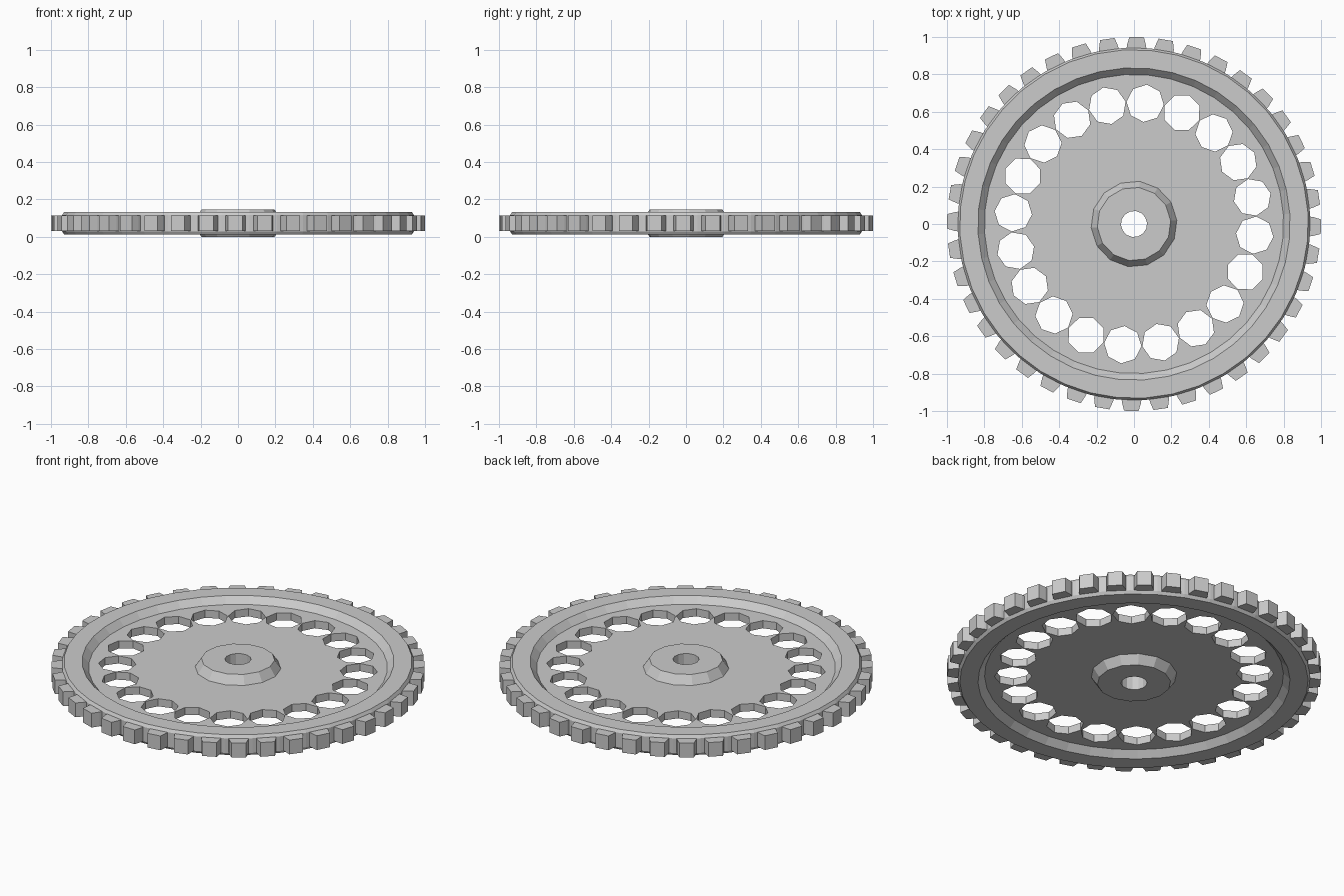
import bpy, bmesh, math

if "Cube" in bpy.data.objects:
    bpy.data.objects.remove(bpy.data.objects["Cube"])

TEETH, HOLES = 40, 20
MID = 0.0725  # mid height of the wheel


def finish(bm, name):
    bmesh.ops.recalc_face_normals(bm, faces=bm.faces)
    me = bpy.data.meshes.new(name)
    bm.to_mesh(me)
    bm.free()
    ob = bpy.data.objects.new(name, me)
    bpy.context.collection.objects.link(ob)
    return ob


def lathe(name, profile, sides, phase=0.0):
    """Revolve a closed (radius, z) profile around z."""
    bm = bmesh.new()
    rings = []
    for i in range(sides):
        a = phase + 2 * math.pi * i / sides
        rings.append([bm.verts.new((r * math.cos(a), r * math.sin(a), z)) for r, z in profile])
    n = len(profile)
    for i in range(sides):
        p, q = rings[i], rings[(i + 1) % sides]
        for j in range(n):
            k = (j + 1) % n
            bm.faces.new((p[j], q[j], q[k], p[k]))
    return finish(bm, name)


def prism(bm, pts, z0, z1):
    """Extrude an xy outline between two heights."""
    lo = [bm.verts.new((x, y, z0)) for x, y in pts]
    hi = [bm.verts.new((x, y, z1)) for x, y in pts]
    bm.faces.new(lo[::-1])
    bm.faces.new(hi)
    for i in range(len(pts)):
        j = (i + 1) % len(pts)
        bm.faces.new((lo[i], lo[j], hi[j], hi[i]))


def mirrored(upper):
    """Complete an upper-half profile with its mirror below mid height."""
    return ([(r, MID + h) for r, h in upper] + [(r, MID - h) for r, h in reversed(upper)])


# Rim with sloped inner wall and chamfered outer edge
lathe("rim", mirrored([(0.80, 0.0225), (0.835, 0.0595), (0.932, 0.0595), (0.943, 0.043)]),
      TEETH, math.radians(3.7))

# Hub with sloped sides and centre bore
lathe("hub", mirrored([(0.07, 0.0725), (0.197, 0.0725), (0.23, 0.0225)]), 14, math.radians(5))

# Tapered teeth
bm = bmesh.new()
for i in range(TEETH):
    a = math.radians(-0.8) + 2 * math.pi * i / TEETH
    c, s = math.cos(a), math.sin(a)
    shape = [(0.93, -0.054), (0.955, -0.051), (0.999, -0.039),
             (0.999, 0.039), (0.955, 0.051), (0.93, 0.054)]
    prism(bm, [(x * c - y * s, x * s + y * c) for x, y in shape], MID - 0.042, MID + 0.042)
finish(bm, "teeth")

# Thin web plate between hub and rim
web = lathe("web", mirrored([(0.215, 0.0225), (0.805, 0.0225)]), TEETH, math.radians(3.7))

# Ring of octagonal lightening holes
bm = bmesh.new()
for i in range(HOLES):
    a = math.radians(-5.3) + 2 * math.pi * i / HOLES
    cx, cy = 0.648 * math.cos(a), 0.648 * math.sin(a)
    prism(bm, [(cx + 0.1 * math.cos(a + k * math.pi / 4), cy + 0.1 * math.sin(a + k * math.pi / 4))
               for k in range(8)], -0.1, 0.3)
cutter = finish(bm, "hole_cutter")
cutter.hide_render = True

mod = web.modifiers.new("holes", 'BOOLEAN')
mod.operation = 'DIFFERENCE'
mod.solver = 'EXACT'
mod.object = cutter
bpy.context.view_layer.objects.active = web
bpy.ops.object.modifier_apply(modifier=mod.name)
bpy.data.objects.remove(cutter)
